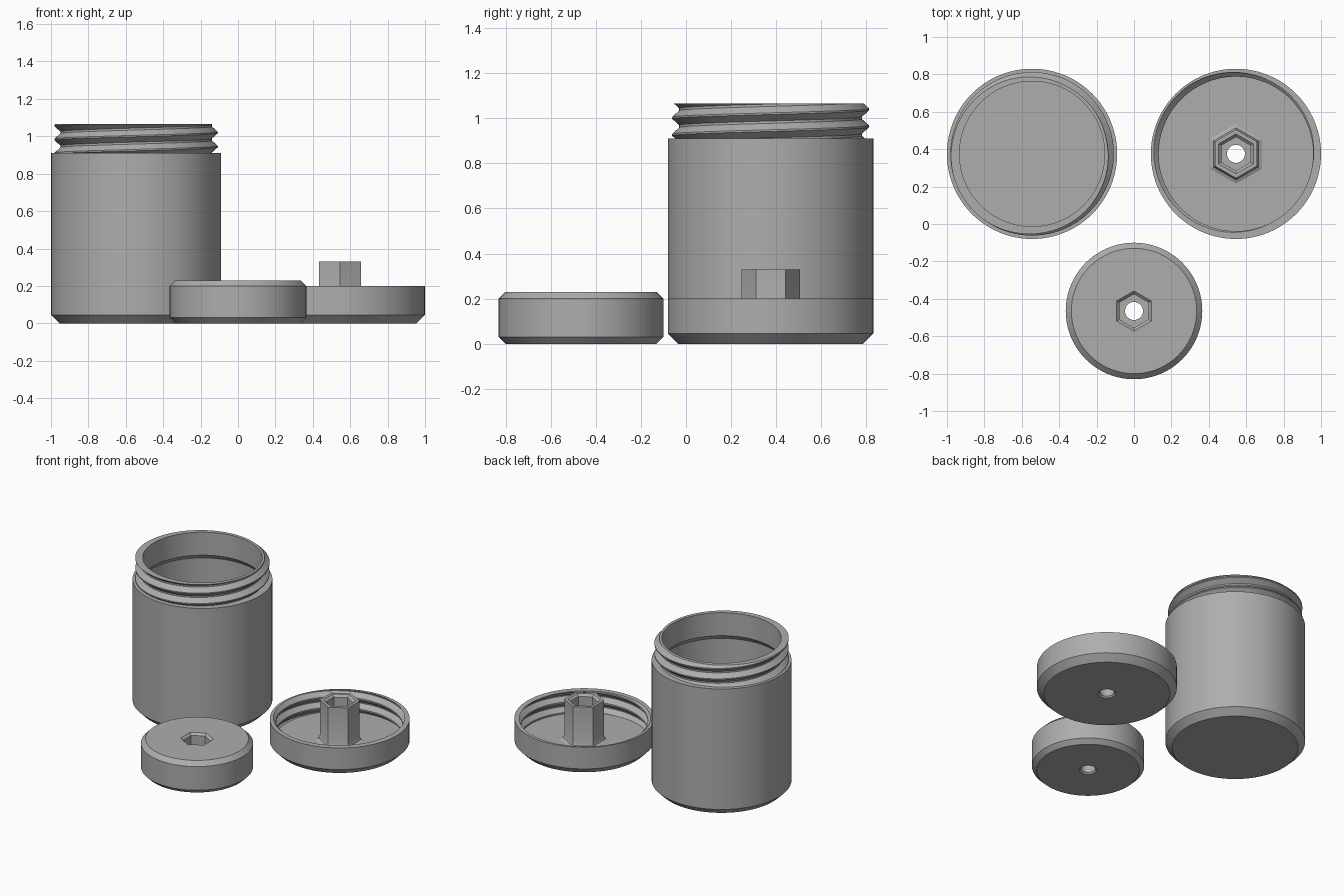
import bpy, bmesh, math

if "Cube" in bpy.data.objects:
    bpy.data.objects.remove(bpy.data.objects["Cube"])

N = 96            # segments around every part (multiple of six, so hexagons are exact)
TAU = 2 * math.pi
PITCH = 0.075

plastic = bpy.data.materials.new("grey plastic")
plastic.diffuse_color = (0.42, 0.42, 0.42, 1)
plastic.use_nodes = True
plastic.node_tree.nodes["Principled BSDF"].inputs["Base Color"].default_value = plastic.diffuse_color


def circle(r, z):
    return lambda t: (r, z)


def hexagon(r, z):
    """Hexagonal ring with corner radius r, corners on the y axis."""
    def f(t):
        a = (t + math.pi / 6) % (math.pi / 3) - math.pi / 6
        k = math.cos(math.pi / 6) / math.cos(math.pi / 6 - abs(a))
        return r * k, z
    # corners at 30, 90, 150 ... degrees
    return lambda t: f(t - math.pi / 6)


def thread(z0, z1, root, tip, crest):
    """Rows of a right-handed screw thread clipped between heights z0 and z1."""
    def radius(z, t):
        u = (z - crest) / PITCH - t / TAU
        d = abs(u - round(u))
        k = min(max((0.43 - d) / (0.43 - 0.05), 0), 1)
        return root + (tip - root) * k

    def row(n, off):
        def f(t):
            z = crest + PITCH * (n + off + t / TAU)
            z = min(max(z, z0), z1)
            return radius(z, t), z
        return f
    first = math.floor((z0 - crest) / PITCH) - 2
    last = math.ceil((z1 - crest) / PITCH) + 2
    return [row(n, o) for n in range(first, last) for o in (-0.05, 0.05, 0.43, 0.57)]


def loft(name, loc, rows, closed=False):
    """Skin a list of rings into one solid."""
    bm = bmesh.new()
    grid = []
    for row in rows:
        ring = []
        for j in range(N + 1):
            t = TAU * j / N
            r, z = row(t)
            ring.append(bm.verts.new((r * math.cos(t), r * math.sin(t), z)))
        grid.append(ring)
    pairs = list(zip(grid, grid[1:]))
    if closed:
        pairs.append((grid[-1], grid[0]))
    for a, b in pairs:
        for j in range(N):
            bm.faces.new((a[j], a[j + 1], b[j + 1], b[j]))
    bmesh.ops.remove_doubles(bm, verts=bm.verts, dist=1e-5)
    bmesh.ops.dissolve_degenerate(bm, edges=bm.edges, dist=1e-6)
    bmesh.ops.recalc_face_normals(bm, faces=bm.faces)
    me = bpy.data.meshes.new(name)
    bm.to_mesh(me)
    bm.free()
    me.materials.append(plastic)
    ob = bpy.data.objects.new(name, me)
    ob.location = loc
    bpy.context.collection.objects.link(ob)
    bpy.ops.object.select_all(action='DESELECT')
    ob.select_set(True)
    bpy.context.view_layer.objects.active = ob
    bpy.ops.object.shade_smooth_by_angle(angle=math.radians(25))
    return ob


# Jar: chamfered foot, straight wall, threaded neck, hollow inside
loft("jar", (-0.545, 0.375, 0),
     [circle(0, 0), circle(0.41, 0), circle(0.455, 0.045), circle(0.455, 0.91)]
     + thread(0.91, 1.065, 0.405, 0.437, 1.02)
     + [circle(0.388, 1.065), circle(0.388, 0.90), circle(0.41, 0.87),
        circle(0.41, 0.05), circle(0, 0.05)])

# Lid: upturned cap with inner thread and a hexagonal socket post
lid_thread = thread(0.045, 0.20, 0.413, 0.443, 0.17)
lid_thread.reverse()
loft("lid", (0.545, 0.375, 0),
     [circle(0.058, 0), circle(0.41, 0), circle(0.455, 0.045), circle(0.455, 0.20)]
     + lid_thread
     + [hexagon(0.16, 0.045), hexagon(0.139, 0.054), hexagon(0.13, 0.075),
        hexagon(0.13, 0.33), hexagon(0.107, 0.33), hexagon(0.09, 0.315),
        hexagon(0.09, 0.20), circle(0.048, 0.20), circle(0.048, 0.01)],
     closed=True)

# Knob: chamfered disc with a hexagonal pocket and a through hole
loft("knob", (0, -0.465, 0),
     [circle(0.058, 0), circle(0.335, 0), circle(0.365, 0.03), circle(0.365, 0.20),
      circle(0.335, 0.23), hexagon(0.107, 0.23), hexagon(0.09, 0.215),
      hexagon(0.09, 0.12), circle(0.048, 0.12), circle(0.048, 0.01)],
     closed=True)
